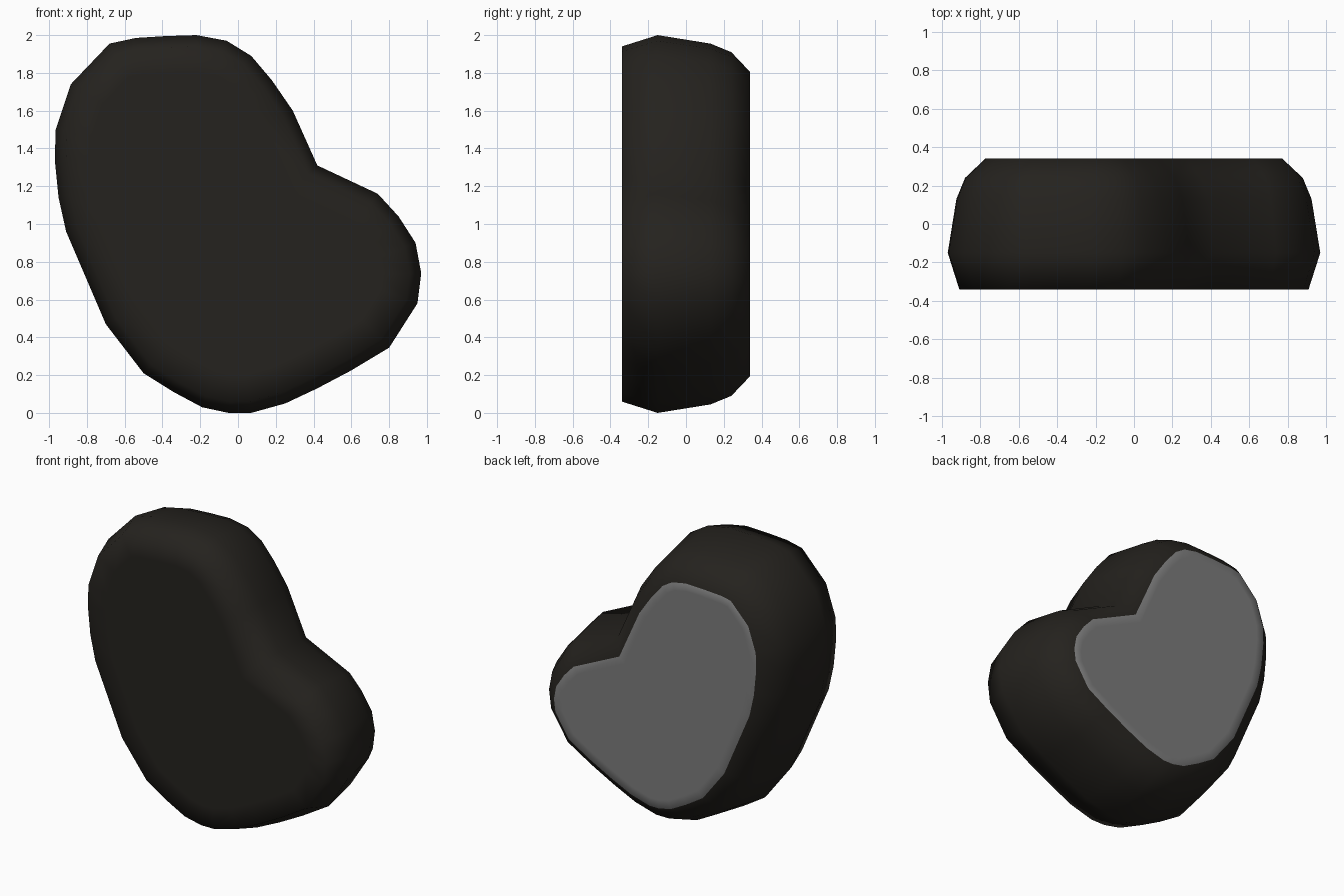
import bpy, bmesh
from mathutils import Vector

if "Cube" in bpy.data.objects:
    bpy.data.objects.remove(bpy.data.objects["Cube"])

# Widest outline of the lopsided heart (x, z), clockwise from upper left
OUTLINE = [(-.68, 1.955), (-.54, 1.985), (-.38, 1.995), (-.22, 2.0), (-.06, 1.97),
           (.07, 1.89), (.18, 1.76), (.29, 1.60), (.42, 1.31), (.74, 1.16),
           (.85, 1.04), (.94, .90), (.97, .74), (.95, .58), (.80, .345),
           (.60, .225), (.42, .13), (.25, .05), (.07, 0), (-.05, 0), (-.19, .03),
           (-.34, .11), (-.50, .21), (-.70, .47), (-.91, .96), (-.95, 1.14),
           (-.97, 1.34), (-.965, 1.50), (-.885, 1.74)]
# Depth layers (y, inward offset) from front to back; first and last lie in the flat caps
LAYERS = [(-.34, .20), (-.34, .06), (-.15, 0), (.13, .045), (.24, .09), (.34, .195), (.34, .25)]


def inset(points, d):
    """Mitred inward offset of a clockwise outline."""
    pts = [Vector(p) for p in points]
    out = []
    for i, p in enumerate(pts):
        a = (p - pts[i - 1]).normalized()
        b = (pts[(i + 1) % len(pts)] - p).normalized()
        n1, n2 = Vector((a.y, -a.x)), Vector((b.y, -b.x))
        out.append(p + (n1 + n2) * d / (1 + n1.dot(n2)))
    return out


def material(name, color):
    m = bpy.data.materials.new(name)
    m.diffuse_color = (*color, 1)
    m.use_nodes = True
    m.node_tree.nodes["Principled BSDF"].inputs["Base Color"].default_value = m.diffuse_color
    return m


# Body: stacked rings bridged together and capped front and back
bm = bmesh.new()
rings = [[bm.verts.new((p.x, y, p.y)) for p in inset(OUTLINE, d)] for y, d in LAYERS]
n = len(OUTLINE)
for k in range(len(rings) - 1):
    for i in range(n):
        j = (i + 1) % n
        f = bm.faces.new((rings[k][i], rings[k][j], rings[k + 1][j], rings[k + 1][i]))
        f.material_index = int(k == len(rings) - 2)
bm.faces.new(rings[0])
bm.faces.new(rings[-1]).material_index = 1   # pale flat back
bmesh.ops.recalc_face_normals(bm, faces=bm.faces[:])
for f in bm.faces:
    f.smooth = True

mesh = bpy.data.meshes.new("heart_body")
bm.to_mesh(mesh)
bm.free()
mesh.materials.append(material("dark_shell", (.018, .016, .013)))
mesh.materials.append(material("grey_back", (.2, .2, .2)))
body = bpy.data.objects.new("heart_body", mesh)
bpy.context.collection.objects.link(body)
